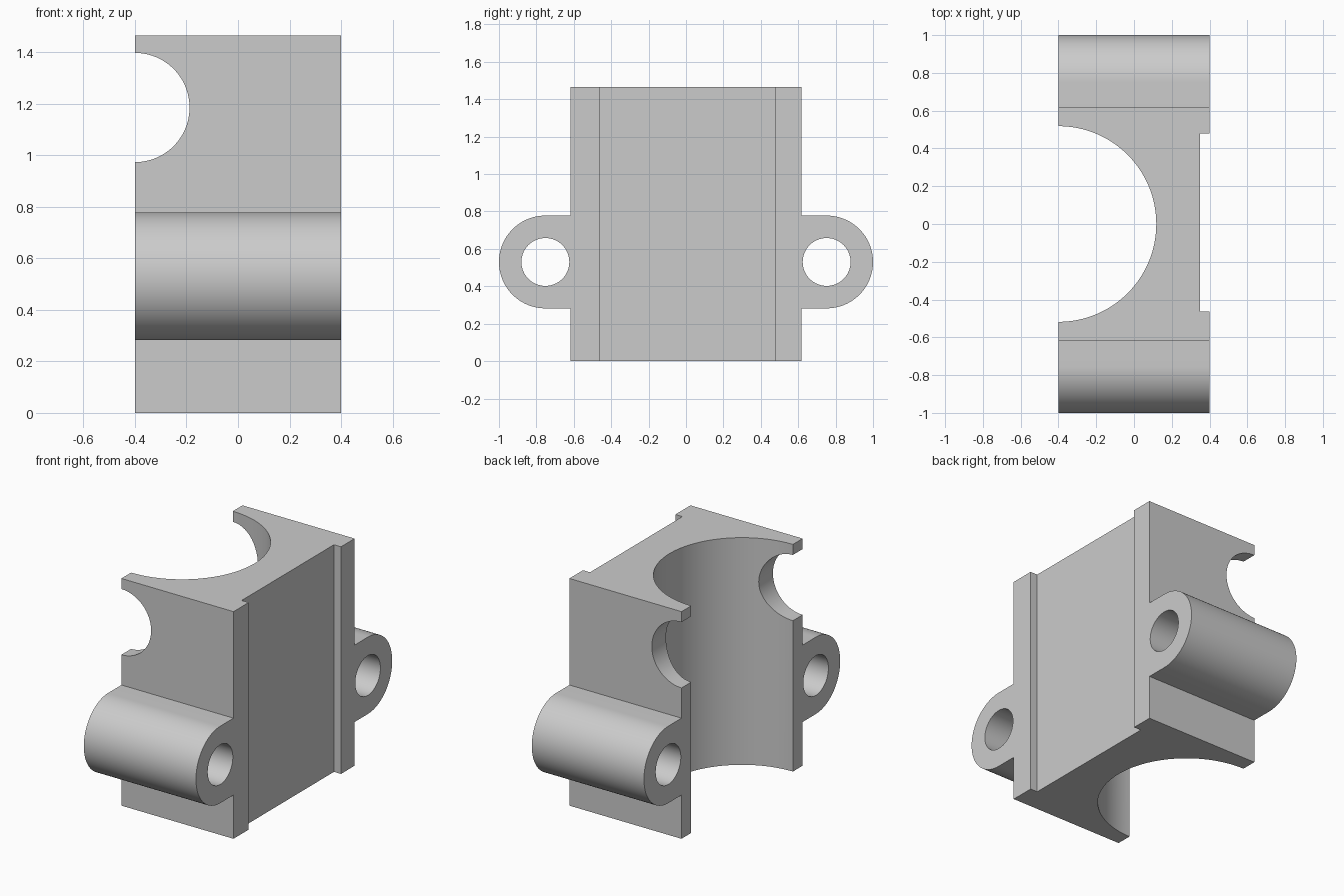
import bpy
import bmesh
from math import sin, cos, pi, radians

cube = bpy.data.objects.get("Cube")
if cube:
    bpy.data.objects.remove(cube, do_unlink=True)

GREY = (0.6, 0.6, 0.6, 1)
grey = bpy.data.materials.new("plain grey")
grey.use_nodes = True
grey.diffuse_color = GREY
grey.node_tree.nodes["Principled BSDF"].inputs["Base Color"].default_value = GREY

HALF_X, HALF_Y, HEIGHT = 0.4, 0.617, 1.465
LUG_Y, LUG_Z, LUG_R = 0.752, 0.53, 0.248


def arc(cx, cy, r, start, end, steps):
    angles = [start + (end - start) * i / steps for i in range(steps + 1)]
    return [(cx + r * cos(a), cy + r * sin(a)) for a in angles]


def extrude(name, points, place, depth):
    """Extrude a closed 2D outline; place maps (u, v) to a 3D point."""
    bm = bmesh.new()
    face = bm.faces.new([bm.verts.new(place(u, v)) for u, v in points])
    new = bmesh.ops.extrude_face_region(bm, geom=[face])["geom"]
    moved = [g for g in new if isinstance(g, bmesh.types.BMVert)]
    bmesh.ops.translate(bm, verts=moved, vec=depth)
    bmesh.ops.recalc_face_normals(bm, faces=bm.faces)
    mesh = bpy.data.meshes.new(name)
    bm.to_mesh(mesh)
    bm.free()
    mesh.materials.append(grey)
    obj = bpy.data.objects.new(name, mesh)
    bpy.context.collection.objects.link(obj)
    return obj


def combine(target, tool, operation):
    """Apply a boolean and discard the tool."""
    mod = target.modifiers.new(operation, "BOOLEAN")
    mod.operation = operation
    mod.solver = "EXACT"
    mod.object = tool
    bpy.ops.object.select_all(action="DESELECT")
    target.select_set(True)
    bpy.context.view_layer.objects.active = target
    bpy.ops.object.modifier_apply(modifier=mod.name)
    bpy.data.objects.remove(tool, do_unlink=True)


# Block outline from above: half-round bore at -x, shallow recess at +x
outline = [(-HALF_X, -HALF_Y), (HALF_X, -HALF_Y), (HALF_X, -0.463),
           (0.35, -0.463), (0.35, 0.478), (HALF_X, 0.478),
           (HALF_X, HALF_Y), (-HALF_X, HALF_Y)]
outline += arc(-HALF_X, 0, 0.518, pi / 2, -pi / 2, 64)
housing = extrude("housing", outline, lambda u, v: (u, v, 0), (0, 0, HEIGHT))

# Cross opening through both side walls
opening = extrude("cross_opening_cutter", arc(-HALF_X, 1.185, 0.212, 0, 2 * pi, 96)[:-1],
                  lambda u, v: (u, -1, v), (0, 2, 0))
combine(housing, opening, "DIFFERENCE")

# Rounded mounting lugs with a pin hole, one on each side
for side in (-1, 1):
    def place(u, v):
        return (-HALF_X, side * u, v)

    root = HALF_Y - 0.03
    profile = [(root, LUG_Z + LUG_R), (root, LUG_Z - LUG_R)]
    profile += arc(LUG_Y, LUG_Z, LUG_R, -pi / 2, pi / 2, 48)
    lug = extrude("lug", profile, place, (2 * HALF_X, 0, 0))
    combine(housing, lug, "UNION")
    pin = extrude("pin_hole_cutter", arc(LUG_Y, LUG_Z, 0.128, 0, 2 * pi, 64)[:-1],
                  lambda u, v: (-1, side * u, v), (2, 0, 0))
    combine(housing, pin, "DIFFERENCE")

# Smooth curved walls, crisp edges
bpy.ops.object.select_all(action="DESELECT")
housing.select_set(True)
bpy.context.view_layer.objects.active = housing
bpy.ops.object.shade_smooth_by_angle(angle=radians(30))
